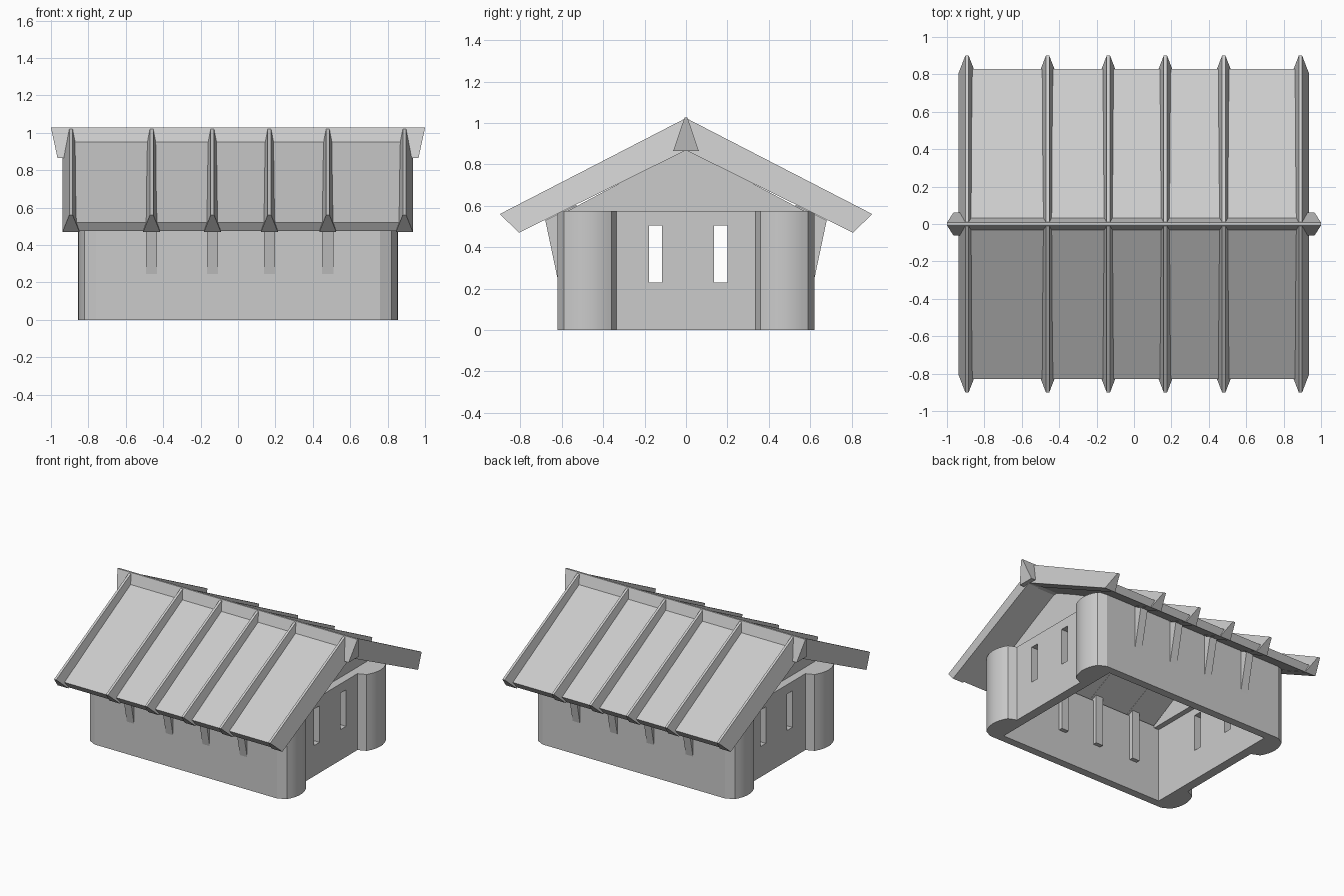
import bpy, bmesh
from mathutils import Vector

if "Cube" in bpy.data.objects:
    bpy.data.objects.remove(bpy.data.objects["Cube"])

mat = bpy.data.materials.new("pale grey")
mat.diffuse_color = (0.6, 0.6, 0.6, 1)
mat.use_nodes = True
mat.node_tree.nodes["Principled BSDF"].inputs["Base Color"].default_value = mat.diffuse_color


def add(name, bm):
    bmesh.ops.recalc_face_normals(bm, faces=bm.faces)
    me = bpy.data.meshes.new(name)
    bm.to_mesh(me)
    bm.free()
    me.materials.append(mat)
    ob = bpy.data.objects.new(name, me)
    bpy.context.collection.objects.link(ob)
    return ob


def loft(name, a, b):
    """Solid between two matching closed outlines."""
    bm = bmesh.new()
    va, vb = [bm.verts.new(p) for p in a], [bm.verts.new(p) for p in b]
    n = len(a)
    bm.faces.new(va)
    bm.faces.new(vb)
    for i in range(n):
        bm.faces.new((va[i], va[(i + 1) % n], vb[(i + 1) % n], vb[i]))
    return add(name, bm)


def box(name, x0, x1, y0, y1, z0, z1):
    o = [(x0, y0), (x1, y0), (x1, y1), (x0, y1)]
    return loft(name, [(x, y, z0) for x, y in o], [(x, y, z1) for x, y in o])


# walls: one quarter outline with a rounded corner bulge, mirrored to all sides
WALL_TOP = 0.575
arc = []
for i in range(9):
    t = i / 8 * 2 - 1
    arc.append((0.82 + 0.035 * (1 - t * t), 0.475 + 0.115 * t))
quarter = [(0.76, 0.335)] + arc + [(0.76, 0.62)]
outline = (quarter + [(-x, y) for x, y in reversed(quarter)]
           + [(-x, -y) for x, y in quarter] + [(x, -y) for x, y in reversed(quarter)])
walls = loft("walls", [(x, y, 0) for x, y in outline], [(x, y, WALL_TOP) for x, y in outline])

# cutters: open interior and slot windows through both ends
cutters = [box("interior_cutter", -0.69, 0.69, -0.56, 0.56, -0.1, 0.7)]
for y in (-0.148, 0.168):
    cutters.append(box("window_cutter", -1, 1, y - 0.032, y + 0.032, 0.23, 0.505))
for c in cutters:
    c.hide_render = True
    c.hide_set(True)
    m = walls.modifiers.new("cut", 'BOOLEAN')
    m.object, m.operation, m.solver = c, 'DIFFERENCE', 'EXACT'
bpy.context.view_layer.objects.active = walls
walls.select_set(True)
for m in list(walls.modifiers):
    bpy.ops.object.modifier_apply(modifier=m.name)
for c in cutters:
    bpy.data.objects.remove(c)
bpy.ops.object.shade_smooth_by_angle(angle=0.3)

# gable ends, set back from the end walls
for s in (-1, 1):
    tri = [(-0.6, 0.56), (0.6, 0.56), (0, 0.88)]
    loft("gable", [(s * 0.65, y, z) for y, z in tri], [(s * 0.70, y, z) for y, z in tri])

# roof panels
for s in (-1, 1):
    prof = [(0, 0.968), (0.83, 0.52), (0.80, 0.475), (0, 0.873)]
    loft("roof_panel", [(-0.89, s * y, z) for y, z in prof], [(0.89, s * y, z) for y, z in prof])

# ridge beam, tapered upward with undercut ends
ends = [[(s * 0.965, -0.062, 0.865), (s * 0.965, 0.062, 0.865),
         (s * 1.0, 0.007, 1.027), (s * 1.0, -0.007, 1.027)] for s in (-1, 1)]
loft("ridge_beam", *ends)

# rafters (tapered section) on both slopes; brackets under the inner ones
RAFTERS = [-0.893, -0.462, -0.137, 0.168, 0.48, 0.89]
for i, x in enumerate(RAFTERS):
    outer = i in (0, 5)
    for s in (-1, 1):
        w, t = 0.045, 0.009
        loft("rafter",
             [(x - w, 0, 0.868), (x + w, 0, 0.868), (x + t, 0, 1.024), (x - t, 0, 1.024)],
             [(x - w, s * 0.807, 0.47), (x + w, s * 0.807, 0.47),
              (x + t, s * 0.9, 0.56), (x - t, s * 0.9, 0.56)])
        if not outer:
            prof = [(0.53, 0.23), (0.617, 0.23), (0.68, 0.53), (0.53, 0.605)]
            loft("bracket", [(x - 0.03, s * y, z) for y, z in prof],
                 [(x + 0.03, s * y, z) for y, z in prof])
